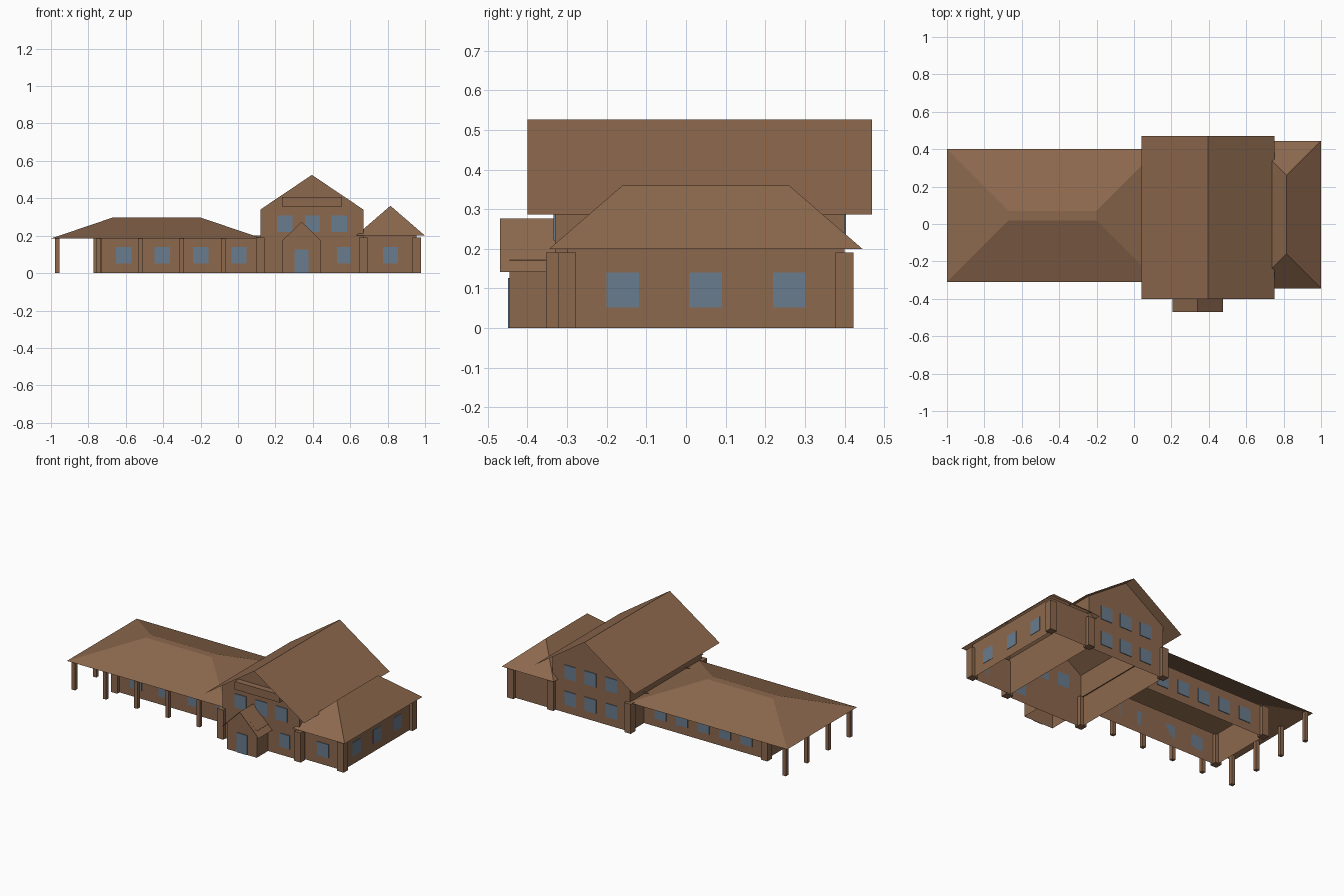
import bpy
import bmesh

cube = bpy.data.objects.get("Cube")
if cube:
    bpy.data.objects.remove(cube, do_unlink=True)


def material(name, rgb):
    mat = bpy.data.materials.new(name)
    mat.use_nodes = True
    mat.diffuse_color = (*rgb, 1)
    mat.node_tree.nodes["Principled BSDF"].inputs["Base Color"].default_value = (*rgb, 1)
    return mat


BROWN = material("warm brown", (0.265, 0.14, 0.075))
GLASS = material("blue grey glass", (0.14, 0.20, 0.27))


def build(name, verts, faces, mat=BROWN):
    """Make a flat shaded object, merging corners that coincide."""
    bm = bmesh.new()
    vs = [bm.verts.new(v) for v in verts]
    for f in faces:
        bm.faces.new([vs[i] for i in f])
    bmesh.ops.dissolve_degenerate(bm, dist=0.0005, edges=bm.edges[:])
    bmesh.ops.remove_doubles(bm, verts=bm.verts[:], dist=0.0005)
    bmesh.ops.recalc_face_normals(bm, faces=bm.faces[:])
    mesh = bpy.data.meshes.new(name)
    bm.to_mesh(mesh)
    bm.free()
    mesh.materials.append(mat)
    obj = bpy.data.objects.new(name, mesh)
    bpy.context.collection.objects.link(obj)
    return obj


def ring(x0, x1, y0, y1, z):
    return [(x0, y0, z), (x1, y0, z), (x1, y1, z), (x0, y1, z)]


SIDES = [(i, (i + 1) % 4, (i + 1) % 4 + 4, i + 4) for i in range(4)]


def box(name, x0, x1, y0, y1, z0, z1, mat=BROWN):
    return build(name, ring(x0, x1, y0, y1, z0) + ring(x0, x1, y0, y1, z1),
                 SIDES + [(3, 2, 1, 0), (4, 5, 6, 7)], mat)


def open_walls(name, x0, x1, y0, y1, top):
    return build(name, ring(x0, x1, y0, y1, 0) + ring(x0, x1, y0, y1, top), SIDES)


def hip_roof(name, x0, x1, y0, y1, run, z0, z1):
    """Thin four sided roof, flat on top where the slopes do not meet."""
    inner = ring(x0 + run, x1 - run, y0 + run, y1 - run, z1)
    faces = SIDES + ([(4, 5, 6, 7)] if x1 - x0 > 2 * run + 0.001 else [])
    if len(faces) == 5:
        return build(name, ring(x0, x1, y0, y1, z0) + inner, faces)
    ridge = [inner[0], inner[3]]
    return build(name, ring(x0, x1, y0, y1, z0) + ridge,
                 [(0, 1, 4), (1, 2, 5, 4), (2, 3, 5), (3, 0, 4, 5)])


def gable_walls(name, x0, x1, y0, y1, eave, apex, back=True):
    mid = (x0 + x1) / 2
    outline = [(x0, 0), (x0, eave), (mid, apex), (x1, eave), (x1, 0)]
    verts = [(x, y, z) for y in (y0, y1) for x, z in outline]
    faces = [(0, 1, 2, 3, 4), (0, 1, 6, 5), (3, 4, 9, 8)]
    if back:
        faces.append((5, 6, 7, 8, 9))
    return build(name, verts, faces)


def gable_roof(name, x0, x1, y0, y1, eave, apex):
    mid = (x0 + x1) / 2
    verts = [(x, y, z) for y in (y0, y1) for x, z in ((x0, eave), (mid, apex), (x1, eave))]
    return build(name, verts, [(0, 1, 4, 3), (1, 2, 5, 4)])


def pane_y(name, x, y, z, w=0.082, h=0.087):
    box(name, x - w / 2, x + w / 2, y - 0.002, y + 0.002, z - h / 2, z + h / 2, GLASS)


def post(name, x, y, size, top):
    r = size / 2
    box(name, x - r, x + r, y - r, y + r, 0, top)


LOW, HIGH = 0.096, 0.264

# Main hall
gable_walls("hall_walls", 0.12, 0.67, -0.33, 0.40, 0.34, 0.525)
gable_roof("hall_roof", 0.04, 0.75, -0.40, 0.47, 0.286, 0.526)
box("gable_beam", 0.235, 0.555, -0.37, -0.33, 0.355, 0.406)
for x in (0.25, 0.398, 0.542):
    pane_y("hall_front_window", x, -0.332, HIGH)
    for z in (LOW, HIGH):
        pane_y("hall_back_window", x, 0.402, z)
pane_y("hall_front_window", 0.565, -0.332, LOW, 0.072)

# Entrance porch
gable_walls("entrance_walls", 0.235, 0.445, -0.445, -0.33, 0.172, 0.275, back=False)
gable_roof("entrance_roof", 0.205, 0.475, -0.47, -0.33, 0.141, 0.276)
pane_y("entrance_door", 0.34, -0.447, 0.063, 0.075, 0.126)

# Long wing with veranda
open_walls("long_wing_walls", -0.75, 0.12, -0.165, 0.255, 0.20)
hip_roof("long_wing_roof", -1.0, 0.13, -0.31, 0.40, 0.33, 0.185, 0.297)
for i in range(4):
    pane_y("long_wing_front_window", -0.61 + 0.205 * i, -0.167, LOW)
for i in range(5):
    pane_y("long_wing_back_window", -0.61 + 0.153 * i, 0.257, LOW)
for i in range(5):
    post("veranda_front_post", -0.967 + 0.222 * i, -0.28, 0.024, 0.19)
for i in range(1, 4):
    post("veranda_end_post", -0.967, -0.28 + 0.217 * i, 0.024, 0.19)

# Side wing
open_walls("side_wing_walls", 0.67, 0.955, -0.30, 0.40, 0.22)
hip_roof("side_wing_roof", 0.63, 1.0, -0.345, 0.445, 0.185, 0.20, 0.36)
pane_y("side_wing_front_window", 0.815, -0.302, LOW)
for y in (-0.16, 0.05, 0.26):
    box("side_wing_side_window", 0.953, 0.957, y - 0.041, y + 0.041,
        LOW - 0.044, LOW + 0.044, GLASS)

# Stout corner posts
for x, y in ((0.12, -0.33), (0.67, -0.33), (0.12, 0.40), (0.67, 0.40),
             (0.955, -0.30), (0.955, 0.40), (-0.75, -0.165), (-0.75, 0.255)):
    post("corner_post", x, y, 0.046, 0.19)
